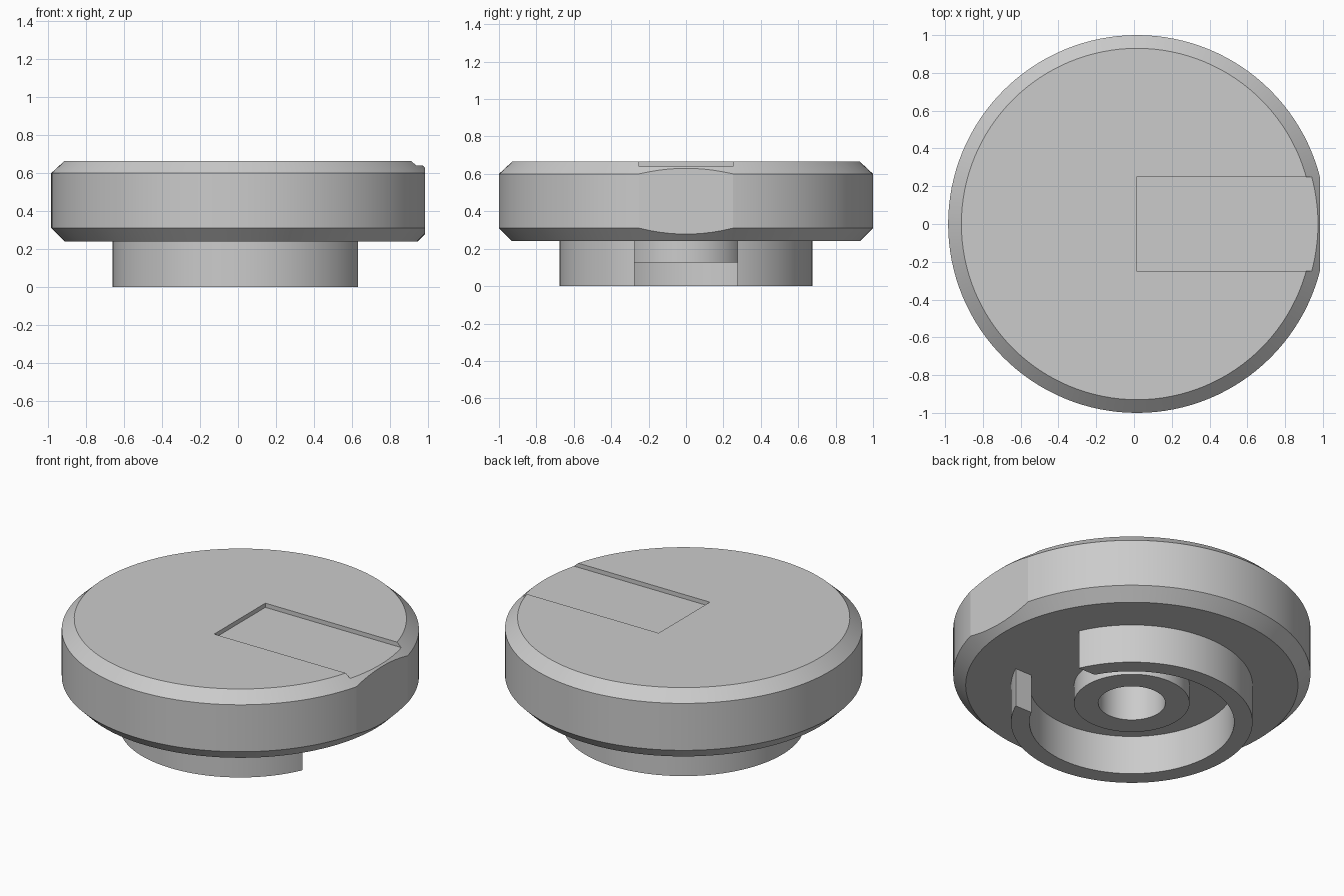
import bpy, bmesh, math

if "Cube" in bpy.data.objects:
    bpy.data.objects.remove(bpy.data.objects["Cube"], do_unlink=True)

CENTRE_X = 0.016      # axis of the round parts
STEPS = 128

grey = bpy.data.materials.new("plain grey")
grey.use_nodes = True
grey.diffuse_color = (0.6, 0.6, 0.6, 1)
grey.node_tree.nodes["Principled BSDF"].inputs["Base Color"].default_value = (0.6, 0.6, 0.6, 1)


def add_object(name, bm):
    bmesh.ops.recalc_face_normals(bm, faces=bm.faces)
    mesh = bpy.data.meshes.new(name)
    bm.to_mesh(mesh)
    bm.free()
    mesh.materials.append(grey)
    obj = bpy.data.objects.new(name, mesh)
    bpy.context.collection.objects.link(obj)
    return obj


def lathe(name, profile, closed=False):
    """Turn a (radius, height) profile around the vertical axis."""
    bm = bmesh.new()
    verts = [bm.verts.new((r, 0, z)) for r, z in profile]
    pairs = list(zip(verts, verts[1:]))
    if closed:
        pairs.append((verts[-1], verts[0]))
    edges = [bm.edges.new(p) for p in pairs]
    bmesh.ops.spin(bm, geom=verts + edges, cent=(0, 0, 0), axis=(0, 0, 1),
                   angle=math.tau, steps=STEPS)
    bmesh.ops.remove_doubles(bm, verts=bm.verts, dist=1e-4)
    bmesh.ops.translate(bm, verts=bm.verts, vec=(CENTRE_X, 0, 0))
    return add_object(name, bm)


def cut_box(target, name, low, high):
    """Subtract a box given by two opposite corners."""
    bm = bmesh.new()
    bmesh.ops.create_cube(bm, size=1)
    for v in bm.verts:
        v.co = [(a + b) / 2 + c * (b - a) for a, b, c in zip(low, high, v.co)]
    cutter = add_object(name, bm)
    cutter.hide_render = True
    mod = target.modifiers.new(name, 'BOOLEAN')
    mod.operation = 'DIFFERENCE'
    mod.solver = 'EXACT'
    mod.object = cutter
    bpy.context.view_layer.objects.active = target
    bpy.ops.object.modifier_apply(modifier=name)
    bpy.data.objects.remove(cutter, do_unlink=True)


# Chamfered disc with a short hub and blind bore underneath
disc = lathe("disc_with_hub", [
    (0, 0.42), (0.188, 0.42), (0.188, 0.125), (0.323, 0.125), (0.323, 0.24),
    (0.93, 0.24), (1, 0.31), (1, 0.6), (0.93, 0.665), (0, 0.665)])
cut_box(disc, "side_flat", (0.984, -1, -1), (2, 1, 2))
cut_box(disc, "top_slot", (0.012, -0.25, 0.639), (2, 0.25, 1))

# Lower collar, open on the slot side
collar = lathe("lower_collar", [
    (0.573, 0), (0.676, 0), (0.676, 0.245), (0.573, 0.245)], closed=True)
cut_box(collar, "collar_gap", (0.2, -0.275, -1), (2, 0.275, 1))

# Smooth round walls, crisp edges
for obj in (disc, collar):
    bpy.ops.object.select_all(action='DESELECT')
    obj.select_set(True)
    bpy.context.view_layer.objects.active = obj
    bpy.ops.object.shade_smooth_by_angle(angle=math.radians(10))
